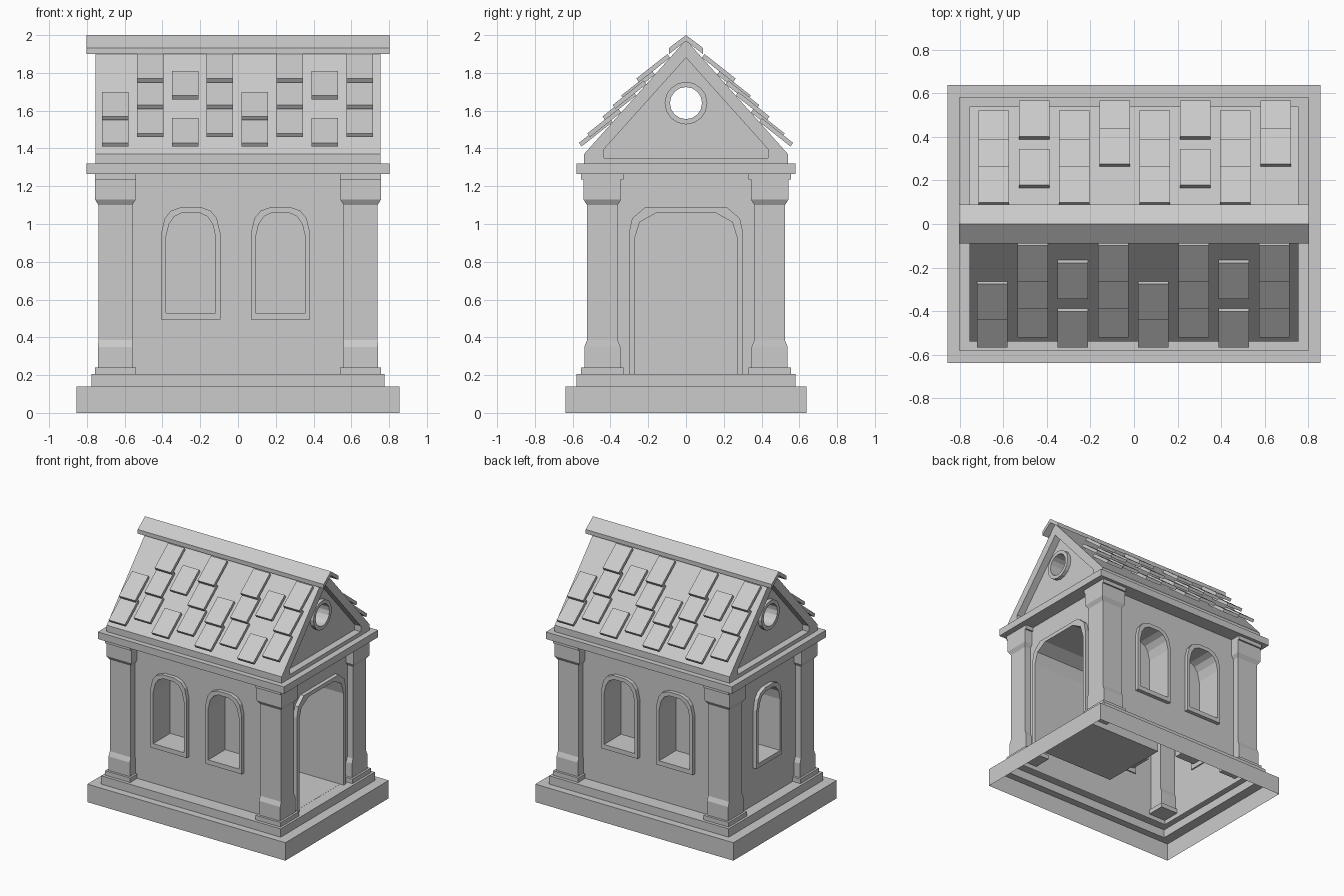
import bpy, bmesh, math

if "Cube" in bpy.data.objects:
    bpy.data.objects.remove(bpy.data.objects["Cube"])

# direction -> maps (u along wall, d outward, z) into world space
SIDES = {
    "front": lambda u, d, z: (u, -d, z),
    "back": lambda u, d, z: (u, d, z),
    "right": lambda u, d, z: (d, u, z),
    "left": lambda u, d, z: (-d, u, z),
}


def make(name, verts, faces):
    mesh = bpy.data.meshes.new(name)
    mesh.from_pydata(verts, [], faces)
    bm = bmesh.new()
    bm.from_mesh(mesh)
    bmesh.ops.recalc_face_normals(bm, faces=bm.faces)
    bm.to_mesh(mesh)
    bm.free()
    ob = bpy.data.objects.new(name, mesh)
    bpy.context.collection.objects.link(ob)
    return ob


def loft(name, levels, cx=0, cy=0, caps=True):
    """Stack of rectangles (half x, half y, z)."""
    verts, faces = [], []
    for hx, hy, z in levels:
        verts += [(cx + sx * hx, cy + sy * hy, z)
                  for sx, sy in ((-1, -1), (1, -1), (1, 1), (-1, 1))]
    for k in range(len(levels) - 1):
        for i in range(4):
            j = (i + 1) % 4
            faces.append((4 * k + i, 4 * k + j, 4 * k + 4 + j, 4 * k + 4 + i))
    if caps:
        n = len(verts)
        faces += [(3, 2, 1, 0), (n - 4, n - 3, n - 2, n - 1)]
    return make(name, verts, faces)


def prism(name, pts, side, d0, d1):
    """Closed (u, z) profile extruded from depth d0 to d1."""
    f, n = SIDES[side], len(pts)
    verts = [f(u, d, z) for d in (d0, d1) for u, z in pts]
    faces = [tuple(range(n)), tuple(range(n, 2 * n))]
    faces += [(i, (i + 1) % n, n + (i + 1) % n, n + i) for i in range(n)]
    return make(name, verts, faces)


def frame(name, outer, inner, side, d0, d1, closed=True):
    """Flat trim between two matching outlines."""
    f, n = SIDES[side], len(outer)
    verts = [f(u, d, z) for pts, d in ((outer, d0), (outer, d1), (inner, d1), (inner, d0))
             for u, z in pts]
    faces = []
    for i in range(n if closed else n - 1):
        j = (i + 1) % n
        for a in range(4):
            b = (a + 1) % 4
            faces.append((a * n + i, a * n + j, b * n + j, b * n + i))
    if not closed:
        faces += [(0, n, 2 * n, 3 * n), (n - 1, 2 * n - 1, 3 * n - 1, 4 * n - 1)]
    return make(name, verts, faces)


def cut(ob, cutter):
    mod = ob.modifiers.new("cut", "BOOLEAN")
    mod.object, mod.operation, mod.solver = cutter, "DIFFERENCE", "EXACT"
    cutter.hide_render = True
    bpy.context.view_layer.objects.active = ob
    bpy.ops.object.modifier_apply(modifier=mod.name)
    bpy.data.objects.remove(cutter)


def arch(half, bottom, c=0.0):
    """Mirrored arch outline from the right-hand (u, z) points."""
    pts = [(half[0][0], bottom)] + half
    return [(c + u, z) for u, z in pts] + [(c - u, z) for u, z in reversed(pts)]


def circle(r, z, n=16):
    return [(r * math.cos(2 * math.pi * i / n), z + r * math.sin(2 * math.pi * i / n))
            for i in range(n)]


WX, WY = 0.69, 0.47

# stepped base, open underneath
loft("stepped_base", [(0.855, 0.637, 0), (0.855, 0.637, 0.14), (0.775, 0.58, 0.14),
                      (0.775, 0.58, 0.205), (WX, WY, 0.205)], caps=False)

# walls with door and window niches
walls = loft("walls", [(WX, WY, 0.17), (WX, WY, 1.28)])
win_out = [(0.157, 0.95), (0.138, 1.03), (0.105, 1.07), (0.05, 1.09)]
win_in = [(0.132, 0.93), (0.115, 1.0), (0.087, 1.04), (0.045, 1.06)]
door_out = [(0.303, 0.95), (0.285, 1.03), (0.215, 1.09)]
door_in = [(0.273, 0.92), (0.245, 1.01), (0.155, 1.06)]
windows = [("front", -0.25, WY), ("front", 0.225, WY), ("back", -0.25, WY),
           ("back", 0.225, WY), ("left", 0.0, WX)]
for side, c, d in windows:
    inner = arch(win_in, 0.53, c)
    cut(walls, prism("window_cutter", inner, side, d - 0.18, d + 0.1))
    frame(side + "_window_frame", arch(win_out, 0.495, c), inner, side, d - 0.01, d + 0.03)
cut(walls, prism("door_cutter", arch(door_in, 0.206), "right", 0.0, WX + 0.1))
frame("door_frame", arch(door_out, 0.205), arch(door_in, 0.205), "right",
      WX - 0.01, WX + 0.03, closed=False)
bm = bmesh.new()
bm.from_mesh(walls.data)
bmesh.ops.delete(bm, geom=[f for f in bm.faces if f.calc_center_median().z < 0.172],
                 context="FACES")
bm.to_mesh(walls.data)
bm.free()

# corner columns
col = [(0.108, 0.113, 0.205), (0.108, 0.113, 0.24), (0.092, 0.095, 0.24),
       (0.092, 0.095, 0.35), (0.09, 0.081, 0.385), (0.09, 0.081, 1.1),
       (0.108, 0.1, 1.13), (0.108, 0.1, 1.235), (0.108, 0.113, 1.235), (0.108, 0.113, 1.265)]
for sx in (-1, 1):
    for sy in (-1, 1):
        loft("corner_column", col, sx * 0.649, sy * 0.443)

# cornice
loft("cornice", [(0.803, 0.581, 1.265), (0.803, 0.581, 1.32)])

# roof block with recessed gables and a round opening
roof = prism("roof", [(-0.54, 1.32), (0.54, 1.32), (0.54, 1.37), (0, 1.975), (-0.54, 1.37)],
             "right", -0.755, 0.755)
recess = [(-0.435, 1.35), (0.435, 1.35), (0.435, 1.395), (0, 1.88), (-0.435, 1.395)]
for side in ("left", "right"):
    cut(roof, prism("gable_cutter", recess, side, 0.7, 0.9))
    frame(side + "_round_window_ring", circle(0.113, 1.64), circle(0.085, 1.64),
          side, 0.69, 0.73)
cut(roof, prism("round_cutter", circle(0.085, 1.64), "right", -0.9, 0.9))

# ridge cap
prism("ridge_cap", [(-0.09, 1.9), (0, 1.968), (0.09, 1.9), (0.09, 1.932), (0, 2.0),
                    (-0.09, 1.932)], "right", -0.803, 0.803)

# loose roof tiles; the back slope is the front turned by 180 degrees
three, two, low = (1.46, 1.61, 1.75), (1.41, 1.66), (1.41, 1.55)
rows = [low, three, two, three, low, three, two, three]
for i, row in enumerate(rows):
    x = -0.65 + i * 0.1848
    for zb in row:
        y, z = (1.975 - zb) / 1.12 + 0.062, zb + 0.02
        prof = [(y, z), (y - 0.165, z + 0.13), (y - 0.178, z + 0.11), (y - 0.013, z - 0.02)]
        for s, name in ((-1, "front_tile"), (1, "back_tile")):
            cx = -s * x
            prism(name, [(s * u, w) for u, w in prof], "right", cx - 0.07, cx + 0.07)
